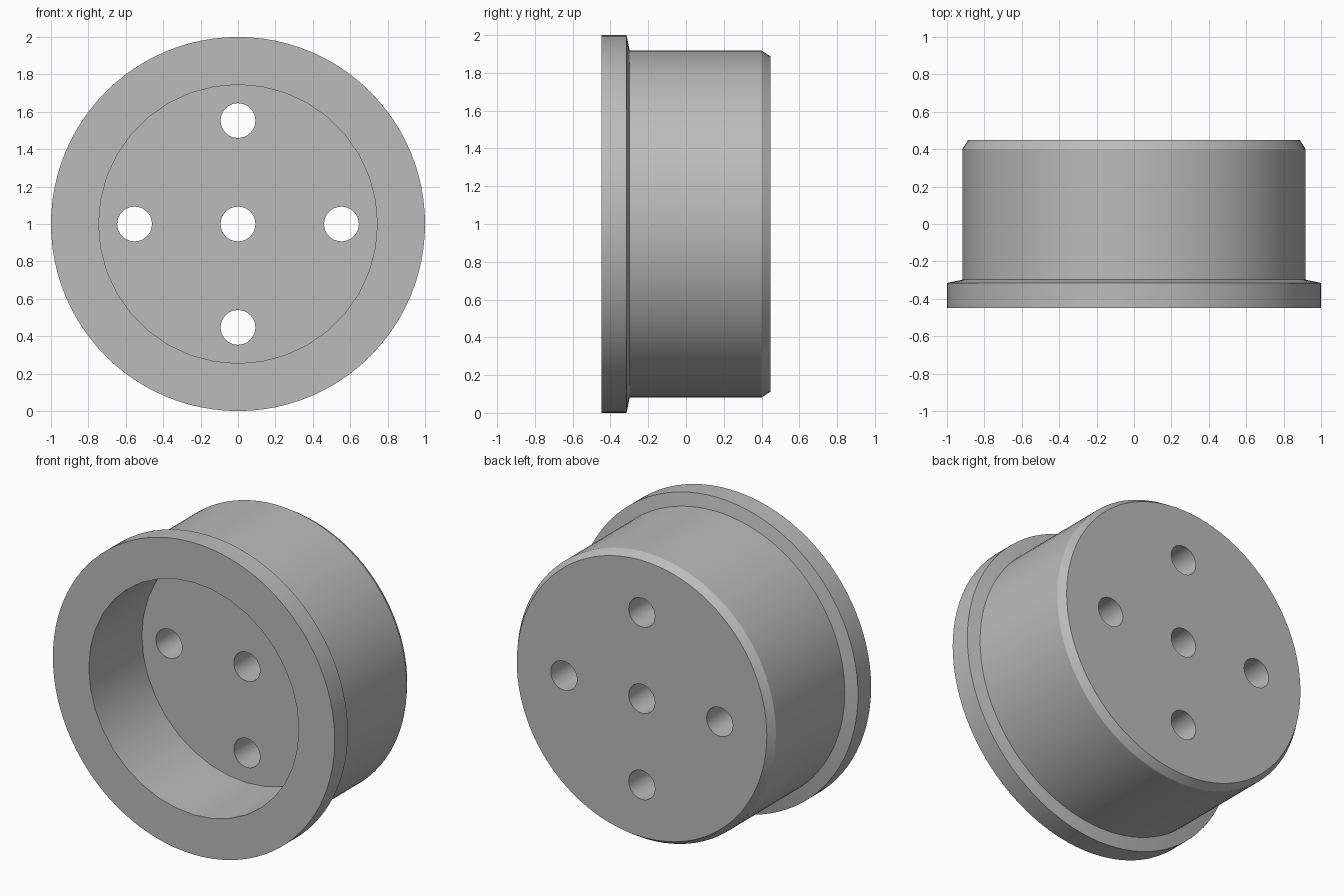
import bpy, bmesh
from math import sin, cos, radians, tau

cube = bpy.data.objects.get("Cube")
if cube:
    bpy.data.objects.remove(cube)

FRONT, FLOOR, BACK = -0.448, 0.09, 0.448
HOLE_R, HOLE_OFFSET = 0.093, 0.553

grey = bpy.data.materials.new("plain grey")
grey.use_nodes = True
grey.diffuse_color = (0.5, 0.5, 0.5, 1)
grey.node_tree.nodes["Principled BSDF"].inputs["Base Color"].default_value = (0.5, 0.5, 0.5, 1)


def lathe(name, profile, sides, x=0, z=1):
    """Closed solid turned around the y axis from (radius, y) points."""
    bm = bmesh.new()
    angles = [tau * i / sides for i in range(sides)]
    rings = [[bm.verts.new((r * sin(a), y, r * cos(a))) for a in angles]
             for r, y in profile]
    for a, b in zip(rings, rings[1:]):
        for i in range(sides):
            j = (i + 1) % sides
            bm.faces.new((a[i], a[j], b[j], b[i]))
    bm.faces.new(rings[0])
    bm.faces.new(rings[-1])
    bmesh.ops.recalc_face_normals(bm, faces=bm.faces)
    mesh = bpy.data.meshes.new(name)
    bm.to_mesh(mesh)
    bm.free()
    mesh.materials.append(grey)
    obj = bpy.data.objects.new(name, mesh)
    obj.location = (x, 0, z)
    bpy.context.collection.objects.link(obj)
    return obj


# Flanged body with a sloped flange back and a chamfered rear edge
body = lathe("flanged_cup", [(1.0, FRONT), (1.0, -0.315), (0.918, -0.298),
                             (0.918, 0.4), (0.887, BACK)], 96)

# Recess opening to the front, then five through holes
cutters = [lathe("recess_cutter", [(0.745, FRONT - 0.2), (0.745, FLOOR)], 36)]
for dx, dz in ((0, 0), (1, 0), (-1, 0), (0, 1), (0, -1)):
    cutters.append(lathe("hole_cutter", [(HOLE_R, FLOOR - 0.1), (HOLE_R, BACK + 0.2)],
                         32, dx * HOLE_OFFSET, 1 + dz * HOLE_OFFSET))

bpy.ops.object.select_all(action="DESELECT")
bpy.context.view_layer.objects.active = body
body.select_set(True)
for cutter in cutters:
    mod = body.modifiers.new("cut", "BOOLEAN")
    mod.operation = "DIFFERENCE"
    mod.solver = "EXACT"
    mod.object = cutter
    bpy.ops.object.modifier_apply(modifier=mod.name)
for cutter in cutters:
    bpy.data.objects.remove(cutter)

# Smooth walls, crisp edges
bpy.ops.object.shade_smooth_by_angle(angle=radians(20))
